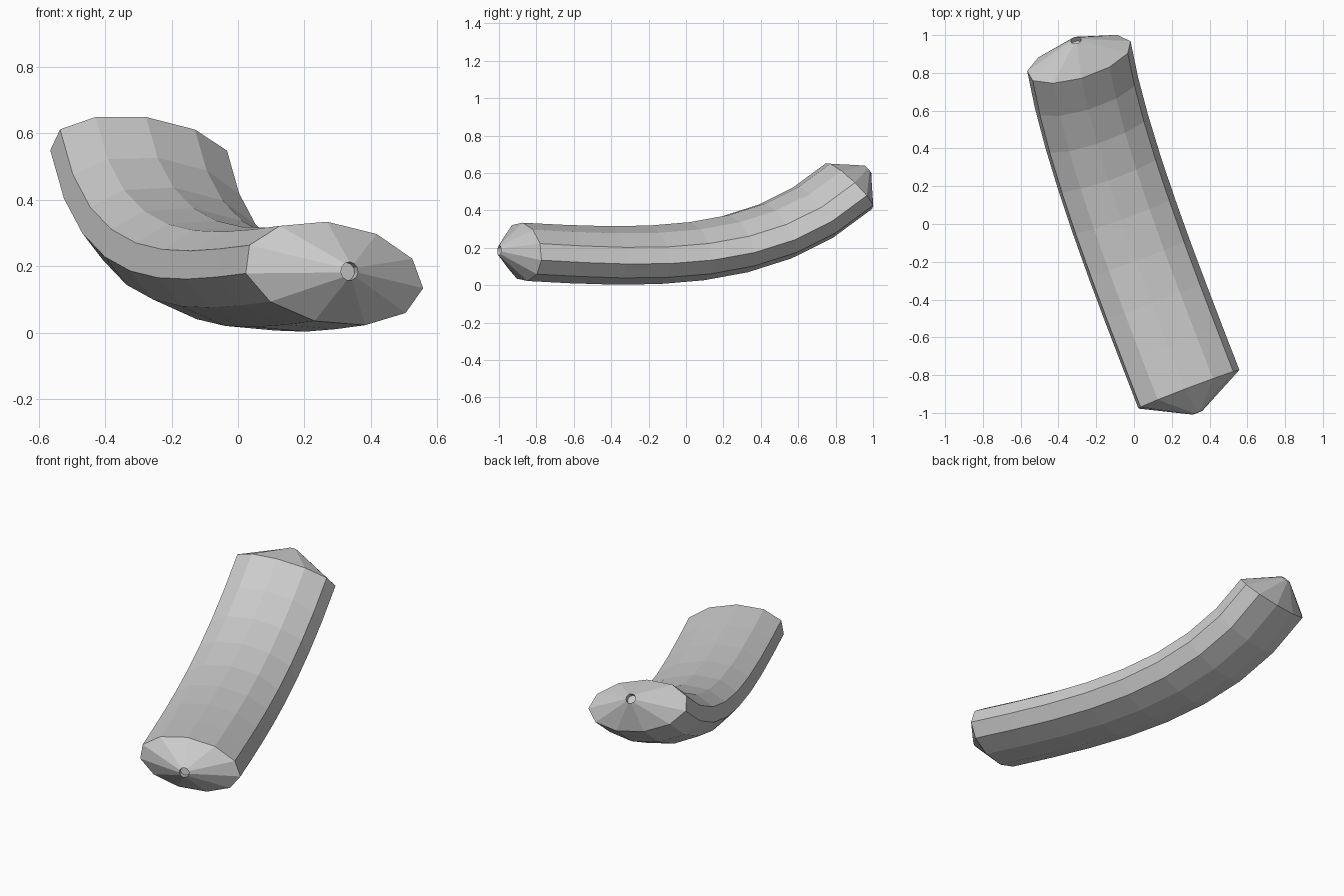
import bpy, bmesh, math
from mathutils import Vector

SIDES, SEGMENTS = 11, 8
HALF_WIDTH, HALF_HEIGHT = 0.292, 0.153
TIP_LENGTH, HOLE_RADIUS, HOLE_DEPTH = 0.133, 0.028, 0.03

cube = bpy.data.objects.get("Cube")
if cube:
    bpy.data.objects.remove(cube)

# Centre line: a gentle curve that rises towards the back
start, end = Vector((0.288, -0.875, 0.178)), Vector((-0.29, 0.874, 0.531))
start_dir = Vector((-0.36, 0.93, -0.05)).normalized()
end_dir = Vector((-0.13, 0.745, 0.66)).normalized()
path = [start, start + start_dir * 0.65, end - end_dir * 0.65, end]
wide_start, wide_end = Vector((0.272, 0.105, -0.045)), Vector((0.27, 0.093, -0.051))


def path_point(t):
    s = 1 - t
    weights = (s ** 3, 3 * s * s * t, 3 * s * t * t, t ** 3)
    return sum((p * w for p, w in zip(path, weights)), Vector())


def frame(t):
    """Forward, wide and high directions at a station of the path."""
    s = 1 - t
    forward = ((path[1] - path[0]) * s * s + (path[2] - path[1]) * 2 * s * t
               + (path[3] - path[2]) * t * t).normalized()
    wide = wide_start.lerp(wide_end, t)
    wide = (wide - forward * wide.dot(forward)).normalized()
    return forward, wide, wide.cross(forward)


def add_ring(bm, t, width, height, offset=0):
    forward, wide, high = frame(t)
    centre = path_point(t) + forward * offset
    ring = []
    for k in range(SIDES):
        a = math.tau * k / SIDES
        ring.append(bm.verts.new(centre + wide * width * math.cos(a) + high * height * math.sin(a)))
    return ring


bm = bmesh.new()

# Rings from the front hole, over the body, to the back hole
rings = [add_ring(bm, 0, HOLE_RADIUS, HOLE_RADIUS, HOLE_DEPTH - TIP_LENGTH),
         add_ring(bm, 0, HOLE_RADIUS, HOLE_RADIUS, -TIP_LENGTH)]
for i in range(SEGMENTS + 1):
    rings.append(add_ring(bm, i / SEGMENTS, HALF_WIDTH, HALF_HEIGHT))
rings += [add_ring(bm, 1, HOLE_RADIUS, HOLE_RADIUS, TIP_LENGTH),
          add_ring(bm, 1, HOLE_RADIUS, HOLE_RADIUS, TIP_LENGTH - HOLE_DEPTH)]

# Skin between the rings, and the floors of the two holes
for a, b in zip(rings, rings[1:]):
    for k in range(SIDES):
        n = (k + 1) % SIDES
        bm.faces.new((a[k], a[n], b[n], b[k]))
bm.faces.new(rings[0])
bm.faces.new(rings[-1])
bmesh.ops.recalc_face_normals(bm, faces=bm.faces)

mesh = bpy.data.meshes.new("curved_body")
bm.to_mesh(mesh)
bm.free()
body = bpy.data.objects.new("curved_body", mesh)
bpy.context.collection.objects.link(body)

# Plain grey
colour = (0.6, 0.6, 0.6, 1)
grey = bpy.data.materials.new("light_grey")
grey.use_nodes = True
grey.diffuse_color = colour
grey.node_tree.nodes["Principled BSDF"].inputs["Base Color"].default_value = colour
mesh.materials.append(grey)
